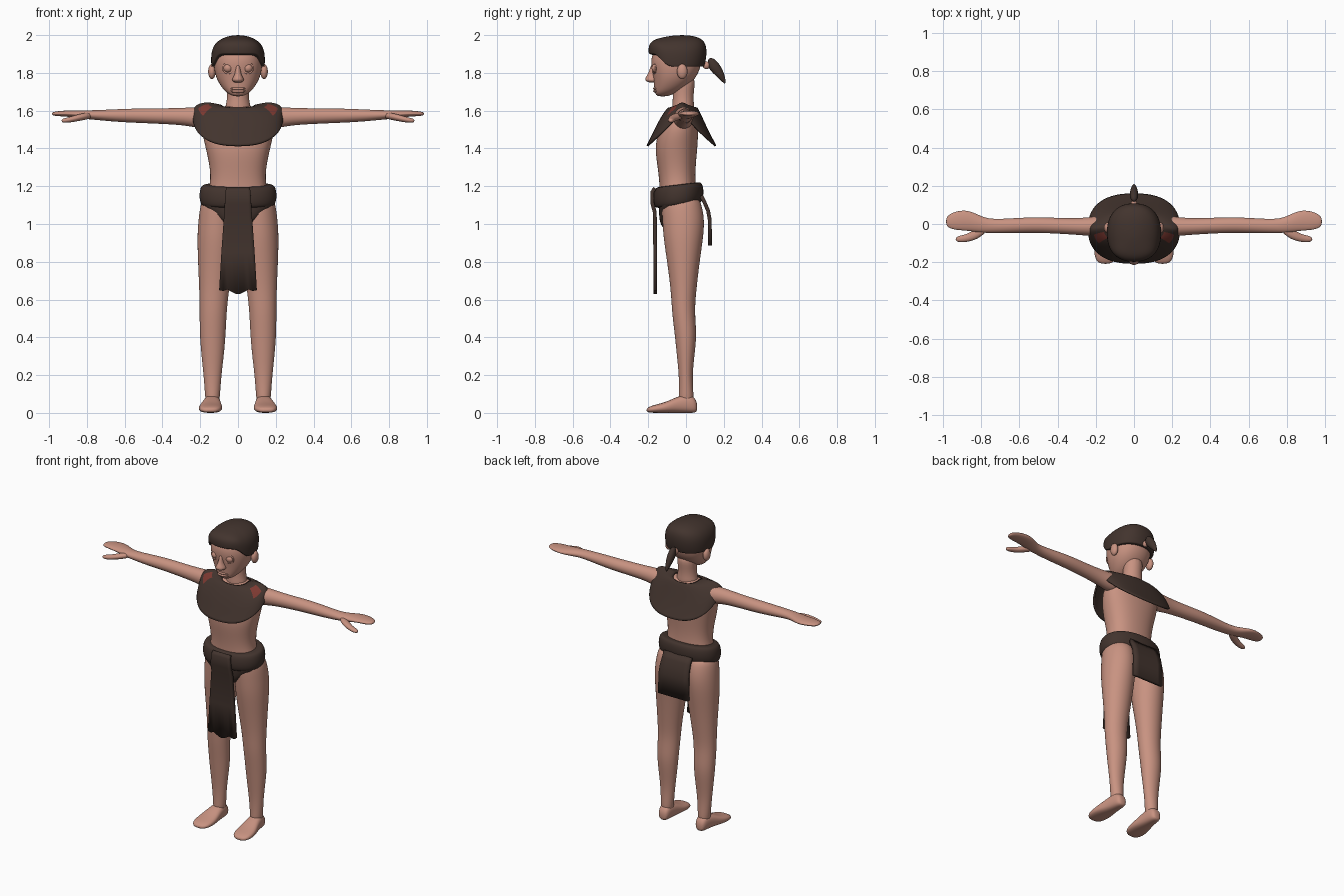
import bpy
import bmesh
import math
from mathutils import Matrix, Vector

default = bpy.data.objects.get("Cube")
if default:
    bpy.data.objects.remove(default)


def material(name, color):
    mat = bpy.data.materials.new(name)
    mat.use_nodes = True
    mat.diffuse_color = (*color, 1)
    mat.node_tree.nodes["Principled BSDF"].inputs["Base Color"].default_value = (*color, 1)
    return mat


skin = material("warm_skin", (.58, .29, .22))
brown = material("dark_brown", (.055, .034, .027))
red = material("dull_red", (.2, .04, .03))


def finish(name, bm, mat, smooth=True):
    bmesh.ops.recalc_face_normals(bm, faces=bm.faces)
    mesh = bpy.data.meshes.new(name)
    bm.to_mesh(mesh)
    bm.free()
    mesh.materials.append(mat)
    for poly in mesh.polygons:
        poly.use_smooth = smooth
    obj = bpy.data.objects.new(name, mesh)
    bpy.context.collection.objects.link(obj)
    return obj


def thicken(obj, amount):
    mod = obj.modifiers.new("thickness", "SOLIDIFY")
    mod.thickness = amount
    mod.offset = -1


def loft(name, mat, axis, sections, side=1, power=2, n=16, caps=True, warp=None):
    """Skin rounded rings; a section is position, low/high u, low/high v, optional sag."""
    bm = bmesh.new()
    rings = []
    for pos, u0, u1, v0, v1, *sag in sections:
        ring = []
        for i in range(n):
            a = math.tau * i / n
            c, s = math.cos(a), math.sin(a)
            cu = math.copysign(abs(c) ** (2 / power), c)
            sv = math.copysign(abs(s) ** (2 / power), s)
            u = (u0 + u1) / 2 + cu * (u1 - u0) * .51
            v = (v0 + v1) / 2 + sv * (v1 - v0) * .51
            p = pos - (sag[0] * abs(s) ** .75 if sag else 0)
            co = Vector({"x": (p, u, v), "y": (u, p, v), "z": (u, v, p)}[axis])
            if warp:
                co.z = warp(co)
            co.x *= side
            ring.append(bm.verts.new(co))
        rings.append(ring)
    for low, high in zip(rings, rings[1:]):
        for i in range(n):
            j = (i + 1) % n
            bm.faces.new((low[i], low[j], high[j], high[i]))
    if caps:
        bm.faces.new(rings[0])
        bm.faces.new(rings[-1])
    obj = finish(name, bm, mat)
    obj.modifiers.new("smooth", "SUBSURF").levels = 2
    obj.modifiers["smooth"].render_levels = 2
    return obj


def body(name, mat, rows, **options):
    """Loft a part symmetric in x from height, half width, front and back."""
    return loft(name, mat, "z", [(z, -w, w, *rest) for z, w, *rest in rows], **options)


def ball(name, mat, center, radii):
    bm = bmesh.new()
    matrix = Matrix.Translation(center) @ Matrix.Diagonal((*radii, 1))
    bmesh.ops.create_uvsphere(bm, u_segments=20, v_segments=12, radius=1, matrix=matrix)
    return finish(name, bm, mat)


def ribbon(name, mat, rows, hem):
    """Hanging cloth strip; hem offsets its last row."""
    bm = bmesh.new()
    grid = []
    for r, (y, z, half) in enumerate(rows):
        last = r == len(rows) - 1
        grid.append([bm.verts.new((half * (2 * i / (len(hem) - 1) - 1), y, z + (h if last else 0)))
                     for i, h in enumerate(hem)])
    for a, b in zip(grid, grid[1:]):
        for i in range(len(hem) - 1):
            bm.faces.new((a[i], a[i + 1], b[i + 1], b[i]))
    obj = finish(name, bm, mat)
    thicken(obj, .02)
    obj.modifiers["thickness"].offset = 0
    return obj


# Torso, neck and head
body("torso", skin, [(1.04, .17, -.13, .07), (1.14, .165, -.14, .06), (1.22, .145, -.14, .05),
                     (1.3, .148, -.15, .05), (1.4, .17, -.165, .06), (1.48, .19, -.15, .065),
                     (1.55, .19, -.12, .06), (1.6, .14, -.08, .05), (1.63, .07, -.07, .04)], power=2.3)
body("neck", skin, [(1.58, .08, -.08, .05), (1.64, .06, -.07, .04), (1.7, .056, -.07, .04),
                    (1.79, .065, -.07, .055)])
body("head", skin, [(1.675, .022, -.15, -.1), (1.69, .055, -.165, -.06), (1.72, .085, -.168, 0),
                    (1.77, .115, -.172, .05), (1.82, .127, -.182, .075), (1.88, .13, -.187, .085),
                    (1.94, .11, -.16, .07), (1.97, .05, -.1, .02)], power=2.2)
body("nose", skin, [(1.748, .02, -.2, -.14), (1.76, .034, -.217, -.14), (1.775, .027, -.215, -.14),
                    (1.8, .014, -.197, -.15), (1.85, .012, -.185, -.15)])
for part, z in (("upper_lip", 1.717), ("lower_lip", 1.703)):
    ball(part, skin, (0, -.158, z), (.04, .016, .009))

# Hair with a raised front hairline
def hairline(co):
    t = min(max((co.y + .17) / .08, 0), 1)
    edge = 1.9 - .07 * t * t * (3 - 2 * t)
    return edge + (co.z - 1.83) / .17 * (2 - edge)


body("hair", brown, [(1.83, .137, -.193, .092), (1.833, .139, -.195, .094), (1.87, .141, -.197, .104),
                     (1.92, .138, -.193, .108), (1.96, .117, -.168, .1), (1.985, .08, -.125, .075),
                     (2, .03, -.06, .02)], power=2.3, n=28, warp=hairline)
body("ponytail", brown, [(1.742, .004, .203, .21), (1.78, .016, .163, .208), (1.82, .023, .12, .192),
                         (1.85, .021, .115, .175), (1.88, .012, .118, .145)])
ball("hair_tie", skin, (0, .108, 1.84), (.016, .02, .02))

# Limbs, ears and eyes, one set per side
for label, side in (("left", 1), ("right", -1)):
    loft(label + "_arm", skin, "x",
         [(.12, -.07, .045, 1.5, 1.61), (.2, -.065, .04, 1.505, 1.62), (.28, -.058, .03, 1.523, 1.615),
          (.4, -.05, .032, 1.53, 1.612), (.53, -.045, .037, 1.535, 1.612), (.66, -.048, .028, 1.542, 1.607),
          (.76, -.047, .025, 1.552, 1.602), (.81, -.045, .045, 1.556, 1.602), (.87, -.035, .074, 1.565, 1.602),
          (.93, -.032, .068, 1.57, 1.6), (.97, -.022, .05, 1.572, 1.595), (.985, -.005, .03, 1.577, 1.59)],
         side=side)
    loft(label + "_thumb", skin, "x",
         [(.77, -.04, 0, 1.56, 1.59), (.82, -.08, -.02, 1.55, 1.588), (.87, -.094, -.052, 1.54, 1.573),
          (.91, -.097, -.06, 1.535, 1.562), (.935, -.09, -.07, 1.538, 1.556)], side=side)
    loft(label + "_leg", skin, "z",
         [(.04, .1, .17, -.04, .04), (.1, .095, .175, -.037, .04), (.2, .088, .182, -.037, .033),
          (.32, .073, .195, -.05, .047), (.42, .065, .203, -.06, .057), (.54, .06, .203, -.075, .045),
          (.65, .048, .205, -.08, .055), (.8, .025, .212, -.1, .072), (.93, .012, .216, -.12, .092),
          (1.02, .01, .21, -.125, .098), (1.1, .01, .2, -.13, .085), (1.15, .03, .18, -.12, .06)], side=side)
    loft(label + "_foot", skin, "y",
         [(-.21, .12, .18, .004, .024), (-.18, .088, .208, 0, .04), (-.11, .082, .208, 0, .055),
          (-.05, .09, .188, 0, .085), (.01, .095, .177, 0, .1), (.045, .1, .17, 0, .085),
          (.06, .115, .155, .01, .05)], side=side, power=2.5)
    ball(label + "_ear", skin, (side * .138, -.02, 1.807), (.02, .028, .04))
    ball(label + "_eye", skin, (side * .052, -.158, 1.825), (.026, .024, .024))
    bpy.ops.mesh.primitive_torus_add(major_segments=24, minor_segments=8, major_radius=.027, minor_radius=.005,
                                     location=(side * .052, -.167, 1.825),
                                     rotation=(math.pi / 2, 0, side * .2))
    lid = bpy.context.object
    lid.name = label + "_eyelid"
    lid.data.materials.append(skin)
    for poly in lid.data.polygons:
        poly.use_smooth = True

# Shoulder collar with a dull red patch on each shoulder
collar = body("collar", brown, [(1.632, .085, -.085, .055, .015), (1.652, .16, -.1, .062, .035),
                                (1.645, .218, -.152, .1, .115), (1.622, .234, -.18, .13, .155),
                                (1.59, .238, -.206, .158, .175)],
              power=2.4, n=32, caps=False)
collar.data.materials.append(red)
for poly in collar.data.polygons:
    x, y, z = poly.center
    if .15 < abs(x) < .21 and -.09 < y < -.045 and z > 1.57:
        poly.material_index = 1
thicken(collar, .01)

# Loincloth: tilted belt, brief, front and back flaps
body("belt", brown, [(1.095, .18, -.15, .07), (1.105, .195, -.165, .083), (1.14, .203, -.173, .092),
                     (1.18, .2, -.17, .09), (1.205, .19, -.16, .08), (1.21, .165, -.145, .06)],
     power=2.2, n=24, warp=lambda co: co.z + .12 * (co.y + .04))
body("brief", brown, [(.965, .035, -.11, .02), (1, .08, -.138, .02), (1.05, .135, -.142, .01),
                      (1.1, .185, -.145, 0), (1.13, .185, -.145, 0)], power=3)
ribbon("front_flap", brown, [(-.165, 1.19, .062), (-.178, 1.17, .066), (-.178, 1.11, .07), (-.165, 1.06, .073),
                             (-.163, .85, .088), (-.163, .65, .1)],
       (0, -.005, .004, -.01, -.02, -.02, -.01, .004, -.005, 0))
ribbon("back_flap", brown, [(.08, 1.15, .1), (.1, 1.11, .1), (.117, 1.07, .103), (.126, 1.02, .106),
                            (.127, .885, .11)], (0,) * 7)
